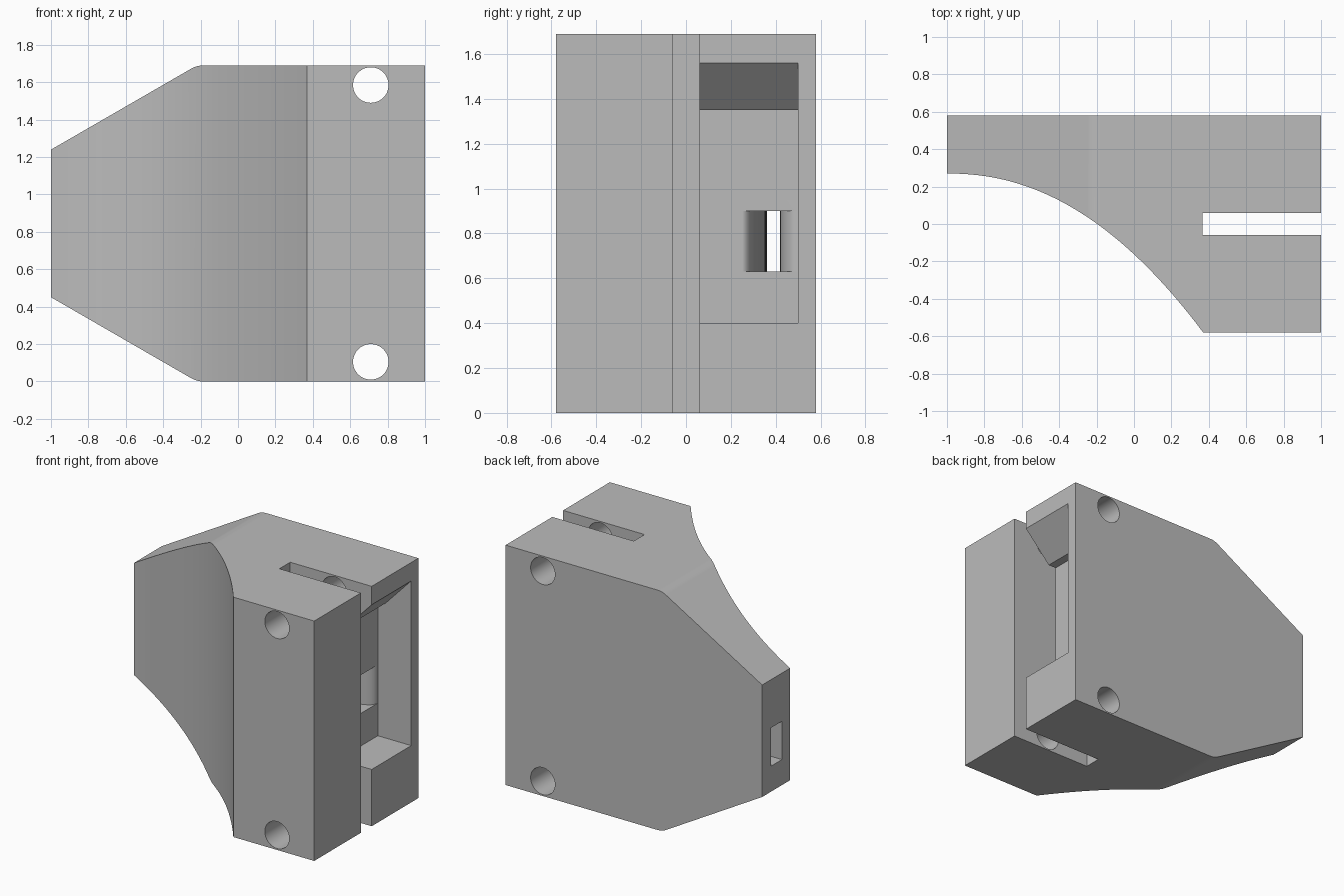
import bpy
import bmesh
import math
from mathutils import Vector

cube = bpy.data.objects.get("Cube")
if cube:
    bpy.data.objects.remove(cube, do_unlink=True)

WIDTH, HEIGHT, HALF_DEPTH = 1.0, 1.69, 0.58

grey = bpy.data.materials.new("plain grey")
grey.use_nodes = True
colour = (0.5, 0.5, 0.5, 1)
grey.diffuse_color = colour
grey.node_tree.nodes["Principled BSDF"].inputs["Base Color"].default_value = colour


def prism(name, points, axis, low, high):
    """Extrude a flat outline along y (outline in xz) or z (outline in xy)."""
    def place(a, b, c):
        return (a, c, b) if axis == "y" else (a, b, c)
    bm = bmesh.new()
    face = bm.faces.new([bm.verts.new(place(a, b, low)) for a, b in points])
    grown = bmesh.ops.extrude_face_region(bm, geom=[face])["geom"]
    bmesh.ops.translate(bm, vec=Vector(place(0, 0, high - low)),
                        verts=[v for v in grown if isinstance(v, bmesh.types.BMVert)])
    bmesh.ops.recalc_face_normals(bm, faces=bm.faces)
    mesh = bpy.data.meshes.new(name)
    bm.to_mesh(mesh)
    bm.free()
    obj = bpy.data.objects.new(name, mesh)
    bpy.context.collection.objects.link(obj)
    mesh.materials.append(grey)
    return obj


def combine(target, cutter, operation):
    """Apply a boolean and discard the helper."""
    mod = target.modifiers.new("cut", "BOOLEAN")
    mod.object, mod.operation, mod.solver = cutter, operation, "EXACT"
    bpy.context.view_layer.objects.active = target
    bpy.ops.object.modifier_apply(modifier=mod.name)
    bpy.data.objects.remove(cutter, do_unlink=True)


# Body: plan outline with the swept front and the clamp slot
STEPS = 40
SWEEP_END, SWEEP_TOP = 0.37, 0.27
sweep = []
for i in range(STEPS + 1):
    t = i / STEPS
    sweep.append((-WIDTH + t * (SWEEP_END + WIDTH),
                  SWEEP_TOP - (SWEEP_TOP + HALF_DEPTH) * t ** 2.15))
plan = sweep + [(WIDTH, -HALF_DEPTH), (WIDTH, -0.06), (0.365, -0.06),
                (0.365, 0.06), (WIDTH, 0.06), (WIDTH, HALF_DEPTH), (-WIDTH, HALF_DEPTH)]
body = prism("bracket_body", plan, "z", 0, HEIGHT)

# Tapered left end, with softly rounded shoulders
RADIUS, ARC_X, TAPER = 0.13, -0.185, math.radians(30)
shoulder = []
for i in range(5):
    a = TAPER * (1 - i / 4)
    shoulder.append((ARC_X - RADIUS * math.sin(a), HEIGHT - RADIUS * (1 - math.cos(a))))
sx, sz = shoulder[0]
upper = [(-1.1, sz - (sx + 1.1) * math.tan(TAPER))] + shoulder
upper += [(ARC_X, HEIGHT + 0.1), (1.1, HEIGHT + 0.1)]
# The straight part beyond the shoulders stays clear of the body
upper[-2] = (ARC_X + 0.001, HEIGHT + 0.1)
lower = [(x, HEIGHT - z) for x, z in reversed(upper)]
combine(body, prism("taper_helper", upper + lower, "y", -1, 1), "INTERSECT")

# Bolt holes
for z in (0.105, HEIGHT - 0.105):
    ring = [(0.71 + 0.095 * math.cos(k * math.tau / 48),
             z + 0.095 * math.sin(k * math.tau / 48)) for k in range(48)]
    combine(body, prism("hole_helper", ring, "y", -1, 1), "DIFFERENCE")

# Side pocket with a sloping ceiling
pocket = [(0.74, 0.4), (1.1, 0.4), (1.1, 1.665), (0.8, 1.35), (0.74, 1.35)]
combine(body, prism("pocket_helper", pocket, "y", 0, 0.5), "DIFFERENCE")

# Curved channel from the pocket to the left end, flared at its mouth
low_side, high_side = [], []
for i in range(-1, 17):
    t = max(i, 0) / 16
    x = -1.1 if i < 0 else -WIDTH + 1.62 * t
    low_side.append((x, 0.36 - 0.055 * t * t))
    high_side.append((x, 0.48 - 0.06 * t * t))
for i in range(1, 9):
    a = i / 8 * math.pi / 2
    x, flare = 0.62 + 0.12 * math.sin(a), 1 - math.cos(a)
    low_side.append((x, 0.305 - 0.055 * flare))
    high_side.append((x, 0.42 + 0.078 * flare))
low_side.append((0.8, 0.25))
high_side.append((0.8, 0.498))
channel = low_side + high_side[::-1]
combine(body, prism("channel_helper", channel, "z", 0.63, 0.9), "DIFFERENCE")

# Smooth curves, crisp edges
bpy.ops.object.select_all(action="DESELECT")
body.select_set(True)
bpy.context.view_layer.objects.active = body
bpy.ops.object.shade_smooth_by_angle(angle=math.radians(25))
weighted = body.modifiers.new("flat_faces", "WEIGHTED_NORMAL")
weighted.keep_sharp = True
